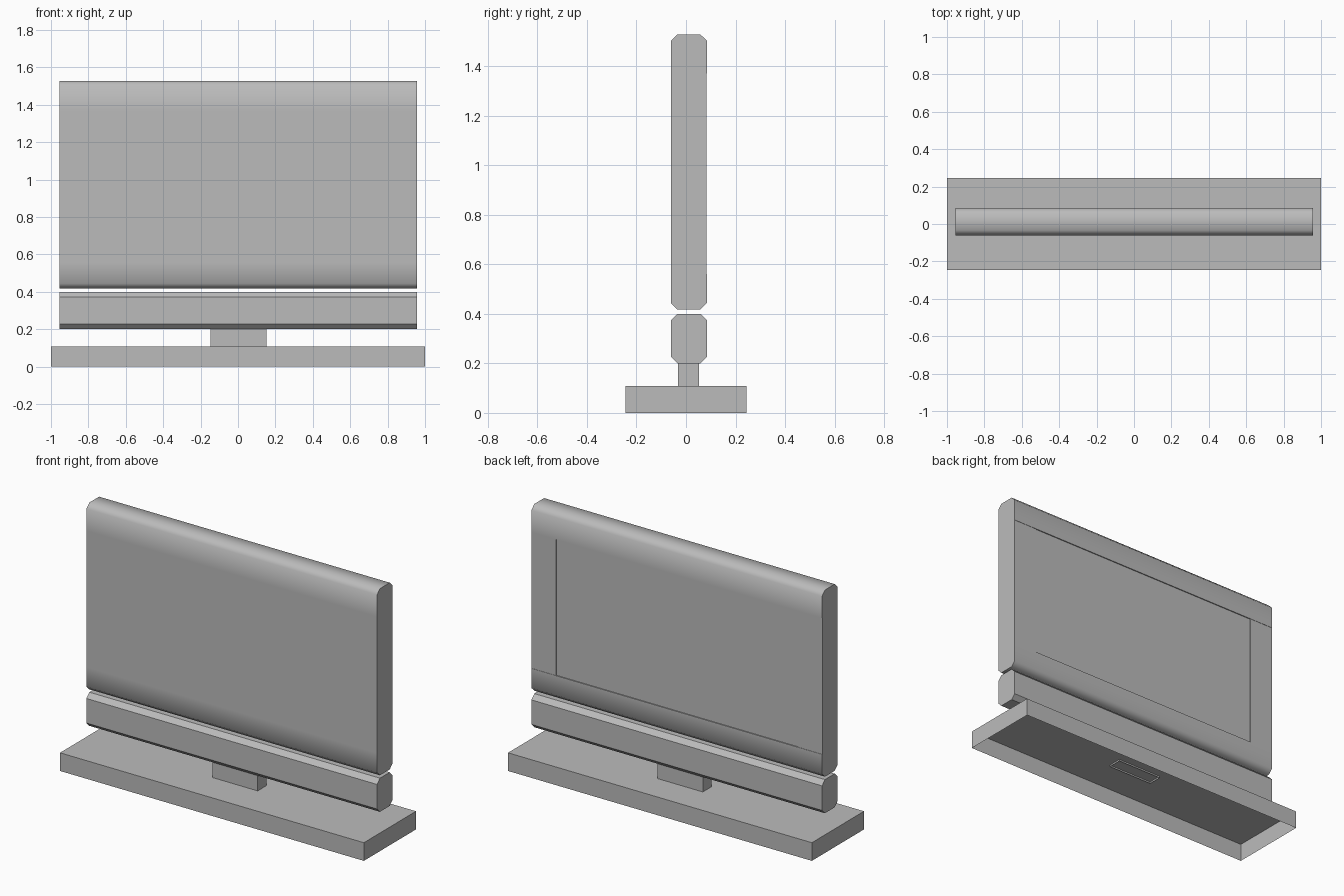
import bpy
import bmesh
from mathutils import Vector

if "Cube" in bpy.data.objects:
    bpy.data.objects.remove(bpy.data.objects["Cube"], do_unlink=True)

grey = bpy.data.materials.new("plain grey")
grey.use_nodes = True
colour = (0.5, 0.5, 0.5, 1)
grey.diffuse_color = colour
grey.node_tree.nodes["Principled BSDF"].inputs["Base Color"].default_value = colour


def finish(name, bm):
    mesh = bpy.data.meshes.new(name)
    bm.to_mesh(mesh)
    bm.free()
    mesh.materials.append(grey)
    obj = bpy.data.objects.new(name, mesh)
    bpy.context.collection.objects.link(obj)
    return obj


def sweep(profile, x0, x1):
    """Solid bar with a (y, z) cross-section running from x0 to x1."""
    bm = bmesh.new()
    face = bm.faces.new([bm.verts.new((x0, y, z)) for y, z in profile])
    out = bmesh.ops.extrude_face_region(bm, geom=[face], use_keep_orig=True)
    verts = [v for v in out["geom"] if isinstance(v, bmesh.types.BMVert)]
    bmesh.ops.translate(bm, verts=verts, vec=(x1 - x0, 0, 0))
    bmesh.ops.recalc_face_normals(bm, faces=bm.faces)
    return bm


def open_box(name, low, high):
    """Thin shell box without a bottom."""
    low, high = Vector(low), Vector(high)
    bm = bmesh.new()
    bmesh.ops.create_cube(bm, size=1)
    bmesh.ops.scale(bm, vec=high - low, verts=bm.verts)
    bmesh.ops.translate(bm, vec=(low + high) / 2, verts=bm.verts)
    bottom = [f for f in bm.faces if f.normal.z < -0.5]
    bmesh.ops.delete(bm, geom=bottom, context="FACES_ONLY")
    return finish(name, bm)


left, right = -0.955, 0.958
front, back = -0.061, 0.085
cut = 0.027

# Stand: hollow base and neck
open_box("base", (-1, -0.245, 0), (1, 0.245, 0.108))
open_box("neck", (-0.147, -0.032, 0.098), (0.152, 0.052, 0.2))

# Speaker bar with flat chamfers
z0, z1 = 0.2, 0.4
finish("speaker_bar", sweep([
    (front, z0 + cut), (front, z1 - cut), (front + cut, z1), (back - cut, z1),
    (back, z1 - cut), (back, z0 + cut), (back - cut, z0), (front + cut, z0),
], left, right))

# Screen housing with soft chamfers and a shallow step on the back
z0, z1 = 0.417, 1.528
low, high, step = 0.56, 1.37, 0.002
bm = sweep([
    (front, z0 + cut), (front, low), (front, high), (front, z1 - cut),
    (front + cut, z1), (back - cut, z1), (back, z1 - cut),
    (back, high), (back - step, high), (back - step, low), (back, low),
    (back, z0 + cut), (back - cut, z0), (front + cut, z0),
], left, right)

# Recessed rear panel between the side strips
for x in (-0.797, 0.797):
    strip = [f for f in bm.faces if f.normal.y > 0.9
             and low < f.calc_center_median().z < high]
    geom = strip + list({e for f in strip for e in f.edges}) \
        + list({v for f in strip for v in f.verts})
    bmesh.ops.bisect_plane(bm, geom=geom, plane_co=(x, 0, 0), plane_no=(1, 0, 0))
panel = [f for f in bm.faces if f.normal.y > 0.9
         and low < f.calc_center_median().z < high
         and abs(f.calc_center_median().x) < 0.1]
out = bmesh.ops.extrude_discrete_faces(bm, faces=panel)
verts = {v for f in out["faces"] for v in f.verts}
bmesh.ops.translate(bm, verts=list(verts), vec=(0, -0.004, 0))
bmesh.ops.recalc_face_normals(bm, faces=bm.faces)
housing = finish("screen_housing", bm)

bpy.ops.object.select_all(action="DESELECT")
housing.select_set(True)
bpy.context.view_layer.objects.active = housing
bpy.ops.object.shade_smooth_by_angle(angle=0.9)
